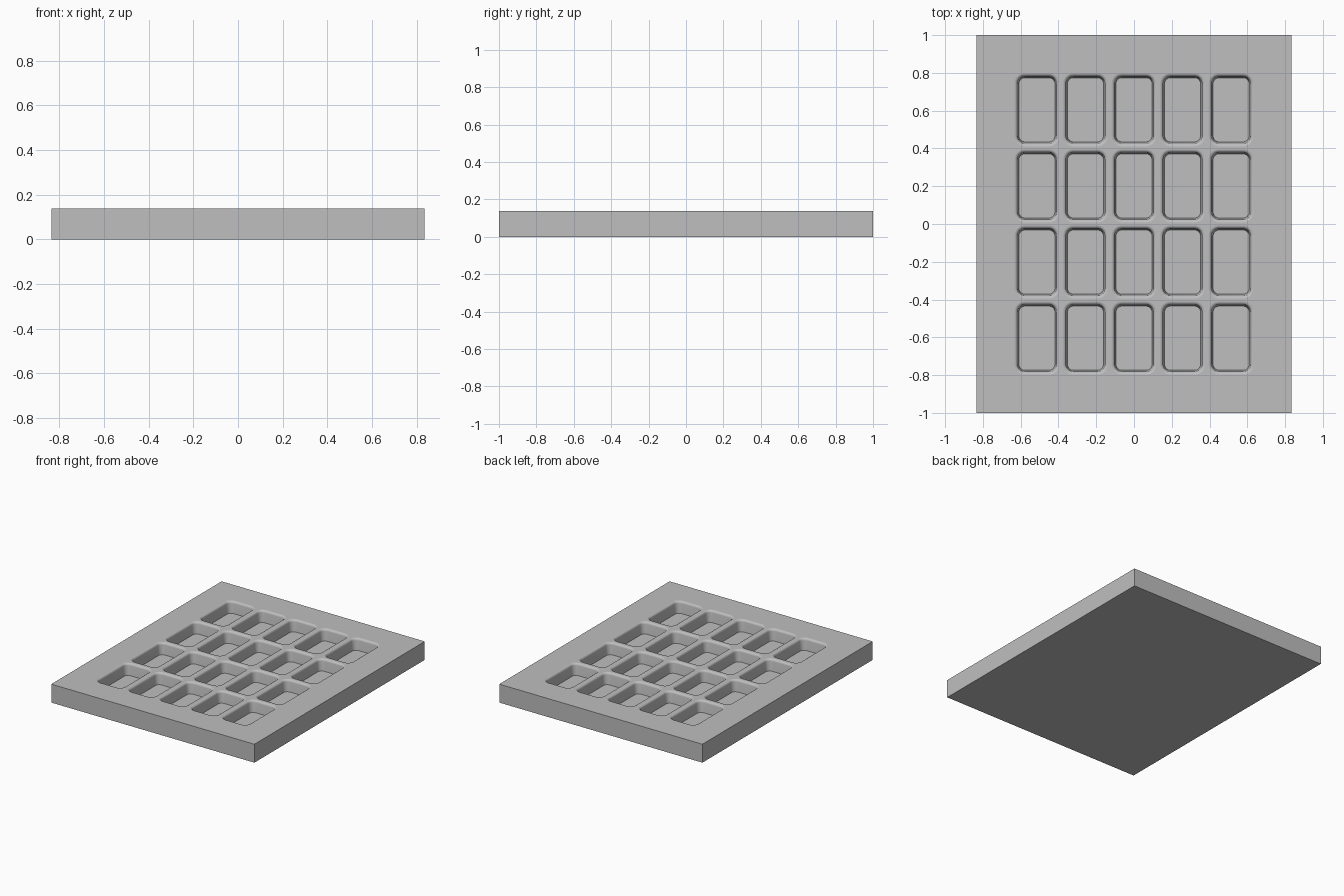
import bpy
import bmesh
from math import sin, cos, pi, radians

old = bpy.data.objects.get("Cube")
if old:
    bpy.data.objects.remove(old, do_unlink=True)

WIDTH, LENGTH, HEIGHT = 1.67, 2.0, 0.137
COLS, ROWS = 5, 4
PITCH_X, PITCH_Y = 0.257, 0.403
POCKET_W, POCKET_L, CORNER = 0.238, 0.387, 0.055
FILLET, DRAFT, DEPTH = 0.016, 0.008, 0.085

grey = bpy.data.materials.new("plain grey")
grey.use_nodes = True
colour = (0.52, 0.52, 0.52, 1)
grey.diffuse_color = colour
grey.node_tree.nodes["Principled BSDF"].inputs["Base Color"].default_value = colour


def make_object(name, bm):
    bmesh.ops.recalc_face_normals(bm, faces=bm.faces)
    mesh = bpy.data.meshes.new(name)
    bm.to_mesh(mesh)
    bm.free()
    mesh.materials.append(grey)
    obj = bpy.data.objects.new(name, mesh)
    bpy.context.scene.collection.objects.link(obj)
    return obj


def rounded_ring(bm, cx, cy, inset, z, steps=8):
    """Rounded rectangle of vertices, shrunk evenly by inset."""
    r = CORNER - inset
    hx, hy = POCKET_W / 2 - CORNER, POCKET_L / 2 - CORNER
    ring = []
    for q, (sx, sy) in enumerate([(1, 1), (-1, 1), (-1, -1), (1, -1)]):
        for i in range(steps + 1):
            a = (q + i / steps) * pi / 2
            ring.append(bm.verts.new((cx + sx * hx + r * cos(a),
                                      cy + sy * hy + r * sin(a), z)))
    return ring


def add_pocket(bm, cx, cy):
    # Straight lead-in above the block, rounded lip, drafted wall, flat floor
    levels = [(0, HEIGHT + 0.05)]
    for deg in (0, 22.5, 45, 67.5, 90):
        t = radians(deg)
        levels.append((FILLET * sin(t), HEIGHT - FILLET * (1 - cos(t))))
    levels.append((FILLET + DRAFT, HEIGHT - DEPTH))
    rings = [rounded_ring(bm, cx, cy, i, z) for i, z in levels]
    for a, b in zip(rings, rings[1:]):
        for i in range(len(a)):
            j = (i + 1) % len(a)
            bm.faces.new((a[i], a[j], b[j], b[i])).smooth = True
    bm.faces.new(rings[0])
    bm.faces.new(rings[-1])


# Solid tray block
bm = bmesh.new()
bmesh.ops.create_cube(bm, size=1)
for v in bm.verts:
    v.co = (v.co.x * WIDTH, v.co.y * LENGTH, (v.co.z + 0.5) * HEIGHT)
tray = make_object("tray", bm)

# Grid of pockets cut into the top
bm = bmesh.new()
for c in range(COLS):
    for r in range(ROWS):
        add_pocket(bm, (c - (COLS - 1) / 2) * PITCH_X, (r - (ROWS - 1) / 2) * PITCH_Y)
cutter = make_object("pocket_cutter", bm)
cutter.hide_render = True

cut = tray.modifiers.new("pockets", 'BOOLEAN')
cut.operation = 'DIFFERENCE'
cut.solver = 'EXACT'
cut.object = cutter
bpy.context.view_layer.objects.active = tray
tray.select_set(True)
bpy.ops.object.modifier_apply(modifier=cut.name)
bpy.data.objects.remove(cutter, do_unlink=True)
